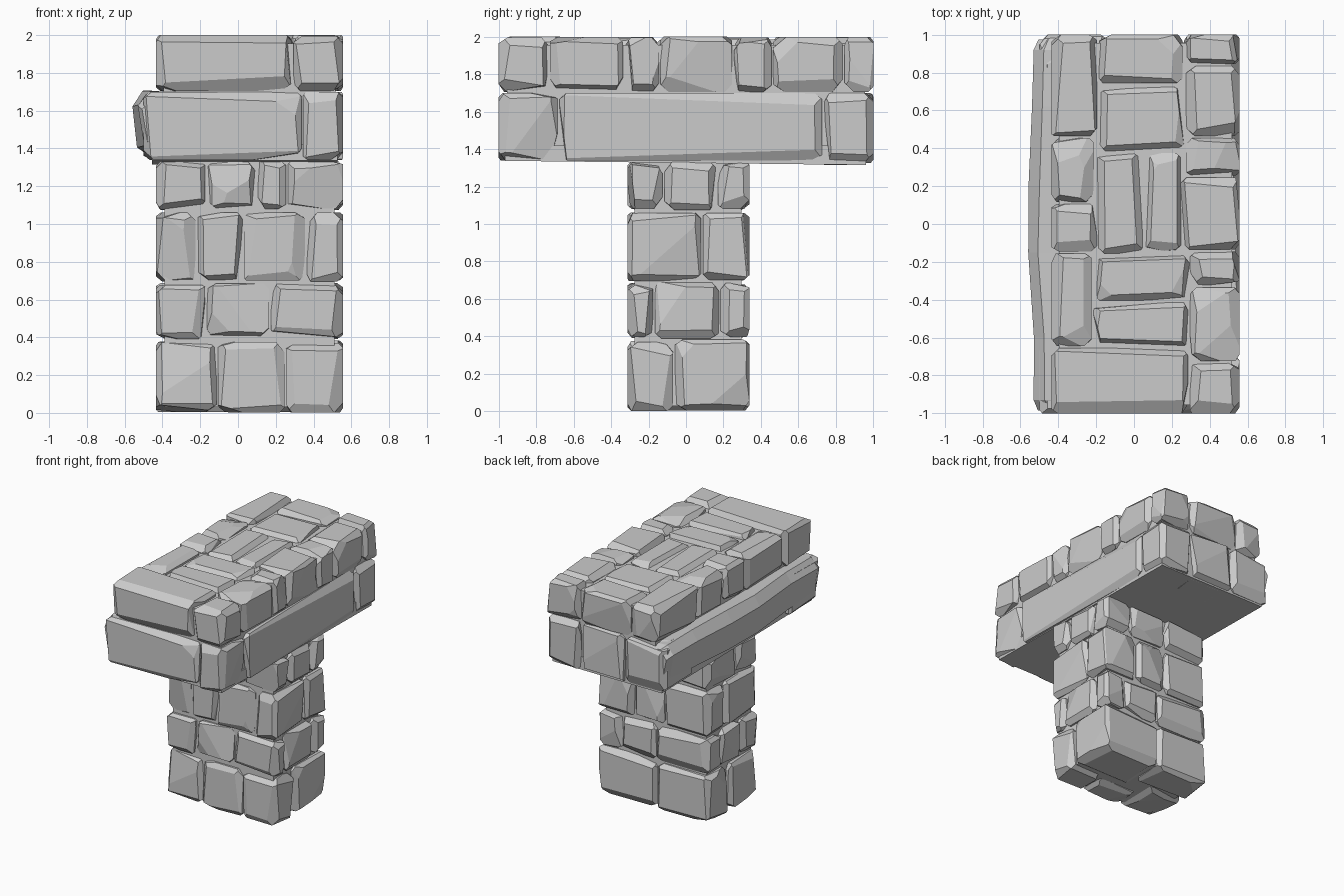
import bpy, bmesh, random
from mathutils import Vector

if "Cube" in bpy.data.objects:
    bpy.data.objects.remove(bpy.data.objects["Cube"])

random.seed(11)
R = random.uniform
X0, X1 = -0.435, 0.557          # wall thickness limits


def finish(bm, name):
    bmesh.ops.recalc_face_normals(bm, faces=bm.faces)
    me = bpy.data.meshes.new(name)
    bm.to_mesh(me)
    bm.free()
    ob = bpy.data.objects.new(name, me)
    bpy.context.collection.objects.link(ob)
    return ob


def box(bm, lo, hi):
    bmesh.ops.create_cube(bm, size=1)
    for v in bm.verts:
        v.co = Vector([lo[i] if v.co[i] < 0 else hi[i] for i in range(3)])


def cut(bm, point, normal):
    # slice off everything beyond a plane and close the hole
    r = bmesh.ops.bisect_plane(bm, geom=bm.verts[:] + bm.edges[:] + bm.faces[:],
                               plane_co=point, plane_no=normal, clear_outer=True)
    edges = [e for e in r["geom_cut"] if isinstance(e, bmesh.types.BMEdge)]
    if len(edges) > 2:
        bmesh.ops.holes_fill(bm, edges=edges)


def stone(name, x0, x1, y0, y1, z0, z1, chips=3):
    # chiselled block: every edge gets an uneven chamfer, some corners a shallow chip
    bm = bmesh.new()
    g = 0.005
    lo = Vector((x0 + (g if x0 > X0 else 0), y0 + (g if y0 > -1 else 0), z0))
    hi = Vector((x1 - (g if x1 < X1 else 0), y1 - (g if y1 < 1 else 0), z1))
    box(bm, lo, hi)
    mid, half = (lo + hi) / 2, (hi - lo) / 2
    for axis in range(3):
        a, b = [i for i in range(3) if i != axis]
        for sa in (-1, 1):
            for sb in (-1, 1):
                p = mid.copy()
                p[a] += sa * half[a]
                p[b] += sb * half[b]
                n = Vector((0, 0, 0))
                n[a], n[b] = sa * R(.55, 1.3), sb * R(.55, 1.3)
                n[axis] = R(-.018, .018) / half[axis]
                n.normalize()
                cut(bm, p - n * R(.016, .034), n)
    for _ in range(chips):
        s = Vector([random.choice((-1, 1)) for _ in range(3)])
        p = mid + Vector([s[i] * half[i] for i in range(3)])
        d = random.randrange(3)
        n = Vector([s[i] * (1 if i == d else R(.08, .3)) for i in range(3)]).normalized()
        cut(bm, p - n * R(.025, .045), n)
    return finish(bm, name)


def ring(name, ylim, z0, z1, front, right, back, left, depth=0.22):
    # course of stones round the wall; each list holds the joints along that face
    ya, yb = ylim
    for label, joints, near in (("front", front, True), ("back", back, False)):
        xs = [X0] + joints + [X1]
        for i in range(len(xs) - 1):
            j = 0 if near else -1
            end = ya + depth if near else yb - depth
            if i == 0:
                end = left[j]
            elif i == len(xs) - 2:
                end = right[j]
            lo, hi = (ya, end) if near else (end, yb)
            stone(f"{name}_{label}_stone", xs[i], xs[i + 1], lo, hi,
                  z0 + R(0, .008), z1 - R(0, .015))
    for label, joints, xa, xb in (("right", right, X1 - depth, X1), ("left", left, X0, X0 + depth)):
        for a, b in zip(joints, joints[1:]):
            stone(f"{name}_{label}_stone", xa, xb, a, b, z0, z1 - R(0, .015))


# recessed mortar cores
bm = bmesh.new()
box(bm, (X0 + .045, -.275, .03), (X1 - .045, .295, 1.4))
finish(bm, "pillar_core")
bm = bmesh.new()
box(bm, (X0 + .04, -.955, 1.37), (X1 - .04, .955, 1.955))
finish(bm, "cap_core")
# flat underside of the cap, sagging slightly to the back
bm = bmesh.new()
box(bm, (X0 - .02, -.965, 1.337), (X1 - .03, .96, 1.42))
for v in bm.verts:
    if v.co.z < 1.4 and v.co.y > 0:
        v.co.z = 1.315
finish(bm, "cap_underside")

# pillar courses
P = (-.318, .345)
ring("pillar_course_1", P, 0, .385, [-.11, .25], [-.065], [.04], [.05])
ring("pillar_course_2", P, .39, .69, [-.17, .17], [-.17, .18], [.04, .35], [-.1, .15])
ring("pillar_course_3", P, .695, 1.07, [-.22, .03, .36], [.085], [-.03, .24], [.1])
ring("pillar_course_4", P, 1.075, 1.345, [-.17, .10, .26], [-.12, .165], [-.03, .3], [-.05])

# lower cap course: front, right and back stones
for n, s in (("front_beam", (-.5, .34, -1, -.62, 1.338, 1.70)),
             ("front_right_corner", (.34, X1, -1, -.68, 1.338, 1.70)),
             ("right_beam", (.25, X1, -.68, .73, 1.338, 1.70)),
             ("back_right_corner", (.26, X1, .73, 1, 1.325, 1.70)),
             ("back_middle", (-.13, .26, .7, 1, 1.315, 1.70)),
             ("back_left_corner", (-.5, -.13, .6, 1, 1.33, 1.70))):
    stone("cap_lower_" + n, *s)

# bulging beam along the left side: one profile lofted through uneven stations
profile = [(-.25, 1.345), (-.43, 1.34), (-.525, 1.41), (-.555, 1.63), (-.50, 1.705), (-.25, 1.69)]
stations = [(-.985, .05), (-.93, .025), (-.6, .022), (-.15, -.008), (.2, -.004), (.62, .02), (.92, .025), (.975, .05)]
bm = bmesh.new()
rows = []
for y, dx in stations:
    inset = .025 if abs(y) > .96 else 0
    rows.append([bm.verts.new((x + (dx + R(-.005, .005) if x < -.3 else 0), y,
                               z + (inset if z < 1.5 else -inset) + R(-.008, .004)))
                 for x, z in profile])
k = len(profile)
for a, b in zip(rows, rows[1:]):
    for i in range(k):
        bm.faces.new((a[i], a[(i + 1) % k], b[(i + 1) % k], b[i]))
bm.faces.new(rows[0])
bm.faces.new(rows[-1])
for v in bm.verts:
    v.co.x = max(v.co.x, -.562)
finish(bm, "cap_lower_left_beam")

# top course: paving stones seen in plan (x0, x1, y0, y1)
plan = [(X0, .29, -1, -.65), (.29, X1, -1, -.73), (.29, X1, -.73, -.33), (.29, X1, -.33, -.14),
        (X0, -.22, -.65, -.15), (-.22, .30, -.65, -.41), (-.20, .30, -.41, -.16),
        (X0, -.19, -.15, .11), (X0, -.21, .11, .46), (X0, -.19, .46, 1),
        (-.20, .05, -.16, .38), (.05, .26, -.16, .38), (.24, X1, -.14, .25),
        (.27, X1, .25, .46), (.27, X1, .46, .84), (-.19, .27, .38, .74),
        (-.19, .26, .74, 1), (.26, X1, .84, 1)]
for i, s in enumerate(plan):
    inner = s[0] > X0 and s[1] < X1 and abs(s[2]) < 1 and s[3] < 1
    top = 2 - (R(.005, .02) if inner else R(0, .006))
    stone("cap_top_stone", *s, 1.705, top if i else 2.0)
